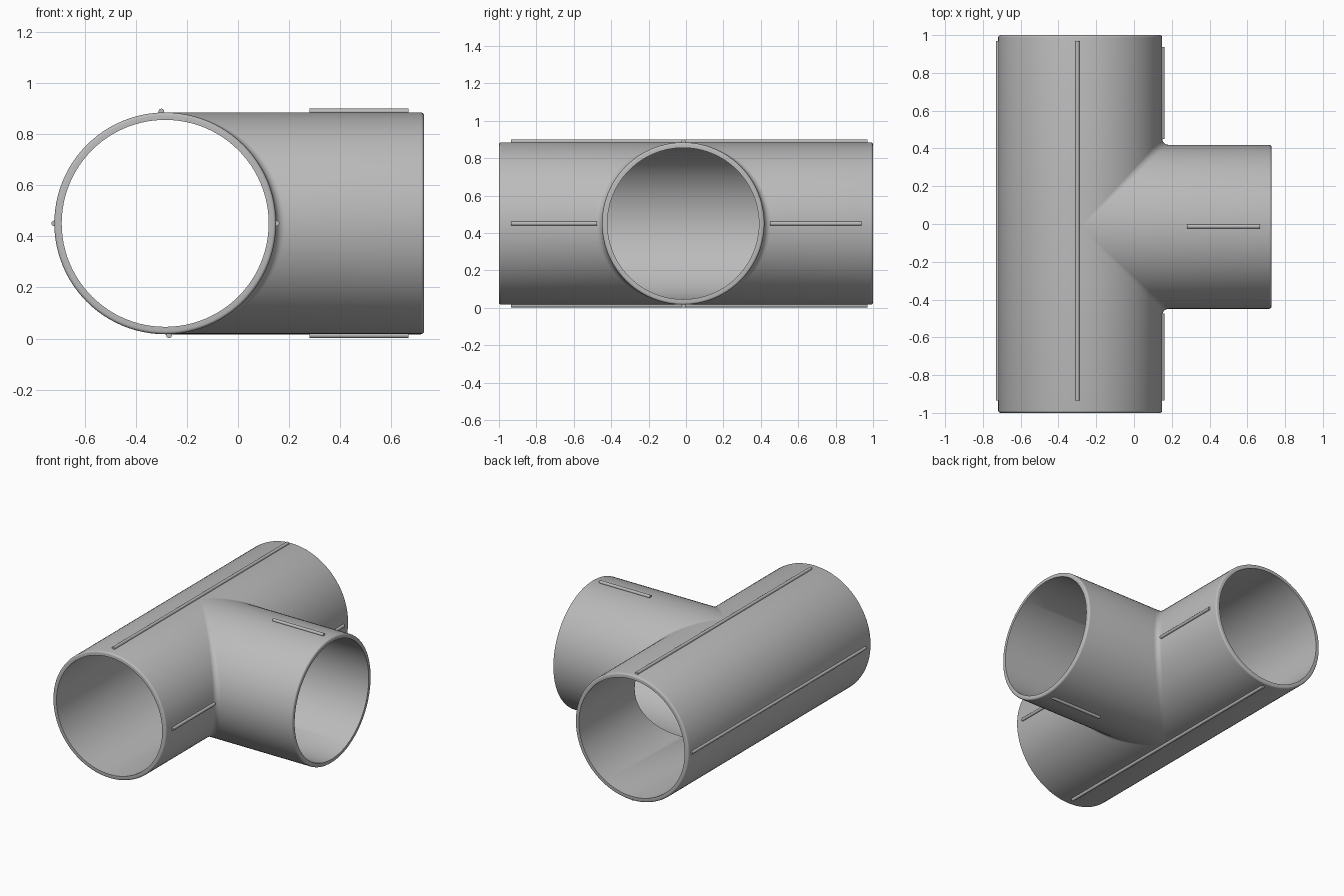
import bpy, bmesh
from math import sin, cos, pi, radians
from mathutils import Vector

if "Cube" in bpy.data.objects:
    bpy.data.objects.remove(bpy.data.objects["Cube"], do_unlink=True)

# Pipe dimensions; the two axes cross at CENTER
CENTER = Vector((-0.285, -0.015, 0.451))
OUTER, INNER = 0.434, 0.405
FRONT_END, BACK_END = 1 + CENTER.y, 1 - CENTER.y
BRANCH_END = 0.728 - CENTER.x
LIP, FILLET = 0.012, 0.035
STEPS = 48

grey = bpy.data.materials.new("plain grey")
grey.use_nodes = True
grey.diffuse_color = (0.5, 0.5, 0.5, 1)
grey.node_tree.nodes["Principled BSDF"].inputs["Base Color"].default_value = (0.5, 0.5, 0.5, 1)


def make_object(name, bm):
    bmesh.ops.recalc_face_normals(bm, faces=bm.faces)
    mesh = bpy.data.meshes.new(name)
    bm.to_mesh(mesh)
    bm.free()
    obj = bpy.data.objects.new(name, mesh)
    bpy.context.collection.objects.link(obj)
    mesh.materials.append(grey)
    bpy.ops.object.select_all(action='DESELECT')
    obj.select_set(True)
    bpy.context.view_layer.objects.active = obj
    bpy.ops.object.shade_smooth_by_angle(angle=radians(35))
    return obj


def rim(end):
    """Rounded pipe end as (radius, distance) pairs, from outside to inside."""
    arc = [(OUTER - LIP + LIP * cos(a), end - LIP + LIP * sin(a))
           for a in (i * pi / 8 for i in range(5))]
    return arc + [(INNER, end)]


def corner_section(t, end, side):
    """Wall outline at angle t, from the main pipe round into the branch."""
    c, s = cos(t), sin(t)

    def main(r, d):
        return (r * c, side * d, r * s)

    def branch(r, d):
        return (d, side * r * c, r * s)

    pts = [main(r, d) for r, d in reversed(rim(end))]
    k = OUTER + FILLET
    for i in range(7):
        a = i * pi / 12
        pts.append(((k - FILLET * cos(a)) * c, side * (k - FILLET * sin(a)) * c, OUTER * s))
    pts += [branch(r, d) for r, d in rim(BRANCH_END)]
    pts.append(main(INNER, INNER * c))
    return pts


def back_section(t):
    """Wall outline of the plain half of the main pipe."""
    c, s = cos(t), sin(t)
    ring = [(r, d) for r, d in reversed(rim(BACK_END))]
    ring += [(OUTER, 0)] + [(r, -d) for r, d in rim(FRONT_END)] + [(INNER, 0)]
    return [(r * c, d, r * s) for r, d in ring]


def loft(bm, sections):
    rows = [[bm.verts.new(Vector(p) + CENTER) for p in sec] for sec in sections]
    n = len(rows[0])
    for a, b in zip(rows, rows[1:]):
        for i in range(n):
            j = (i + 1) % n
            bm.faces.new((a[i], a[j], b[j], b[i]))


# Tee body: two mirrored corners plus the plain half
body = bmesh.new()
angles = [-pi / 2 + pi * i / STEPS for i in range(STEPS + 1)]
loft(body, [corner_section(t, FRONT_END, -1) for t in angles])
loft(body, [corner_section(t, BACK_END, 1) for t in angles])
loft(body, [back_section(t + pi) for t in angles])
bmesh.ops.remove_doubles(body, verts=body.verts, dist=0.0002)
bmesh.ops.dissolve_degenerate(body, edges=body.edges, dist=0.0001)
make_object("tee_pipe_body", body)


def rib(name, start, end):
    """Thin round rod laid on the pipe surface."""
    start, end = Vector(start), Vector(end)
    bm = bmesh.new()
    bmesh.ops.create_cone(bm, cap_ends=True, segments=16, radius1=0.011,
                          radius2=0.011, depth=(end - start).length)
    turn = Vector((0, 0, 1)).rotation_difference(end - start)
    bm.transform(turn.to_matrix().to_4x4())
    bmesh.ops.translate(bm, verts=bm.verts, vec=(start + end) / 2)
    make_object(name, bm)


# Marking ribs
reach = OUTER + 0.004
top, bottom = CENTER.z + reach, CENTER.z - reach
right, left = CENTER.x - reach + 0.004, CENTER.x + reach - 0.002
y0, y1 = -0.935, 0.97
rib("main_top_rib", (-0.3, y0, top), (-0.3, y1, top))
rib("main_bottom_rib", (-0.27, y0, bottom), (-0.27, y1, bottom))
rib("main_right_rib", (right, y0, CENTER.z), (right, y1, CENTER.z))
rib("main_left_front_rib", (left, y0, CENTER.z), (left, -0.475, CENTER.z))
rib("main_left_back_rib", (left, 0.45, CENTER.z), (left, 0.938, CENTER.z))
for label, z in (("top", top), ("bottom", bottom)):
    rib(f"branch_{label}_rib", (0.28, -0.013, z), (0.668, -0.013, z))
